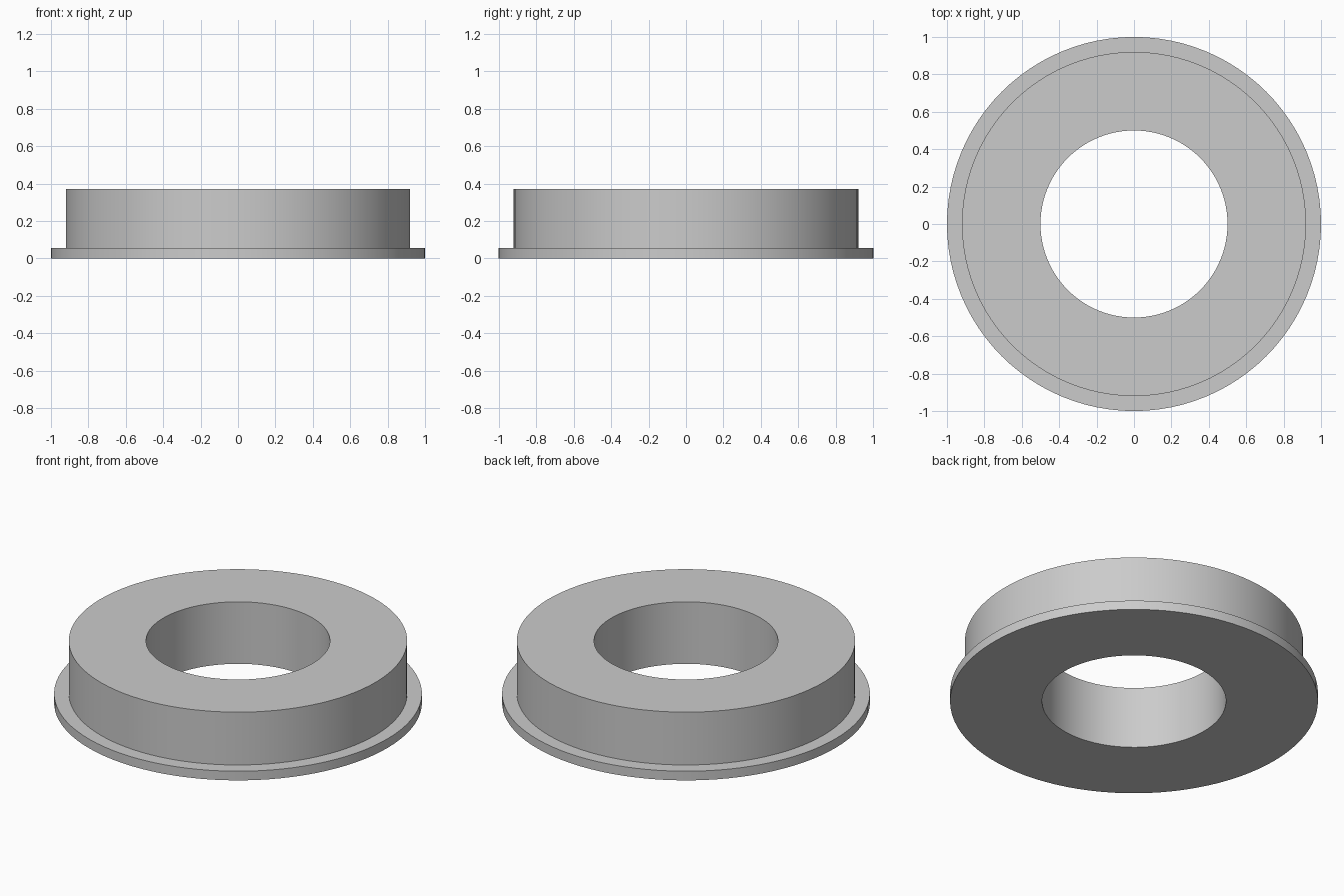
import bpy
import bmesh
import math

cube = bpy.data.objects.get("Cube")
if cube:
    bpy.data.objects.remove(cube, do_unlink=True)

SEGMENTS = 96
BORE, BODY, FLANGE = 0.5, 0.92, 1.0
LIP, HEIGHT = 0.055, 0.372

# Plain grey metal
grey = bpy.data.materials.new("grey metal")
colour = (0.6, 0.6, 0.6, 1)
grey.use_nodes = True
grey.diffuse_color = colour
grey.node_tree.nodes["Principled BSDF"].inputs["Base Color"].default_value = colour


def lathe(name, profile):
    """Revolve a closed (radius, height) profile around z."""
    bm = bmesh.new()
    rings = []
    for i in range(SEGMENTS):
        a = math.tau * i / SEGMENTS
        rings.append([bm.verts.new((r * math.cos(a), r * math.sin(a), z))
                      for r, z in profile])
    n = len(profile)
    for i, ring in enumerate(rings):
        following = rings[(i + 1) % SEGMENTS]
        for j in range(n):
            k = (j + 1) % n
            bm.faces.new((ring[j], following[j], following[k], ring[k]))
    bmesh.ops.recalc_face_normals(bm, faces=bm.faces)
    mesh = bpy.data.meshes.new(name)
    bm.to_mesh(mesh)
    bm.free()
    mesh.materials.append(grey)
    obj = bpy.data.objects.new(name, mesh)
    bpy.context.collection.objects.link(obj)
    bpy.ops.object.select_all(action="DESELECT")
    obj.select_set(True)
    bpy.context.view_layer.objects.active = obj
    bpy.ops.object.shade_smooth_by_angle(angle=math.radians(30))
    return obj


# Ring with a thin flange at the bottom and a straight bore
lathe("flanged_ring", [(BORE, 0), (FLANGE, 0), (FLANGE, LIP),
                       (BODY, LIP), (BODY, HEIGHT), (BORE, HEIGHT)])
